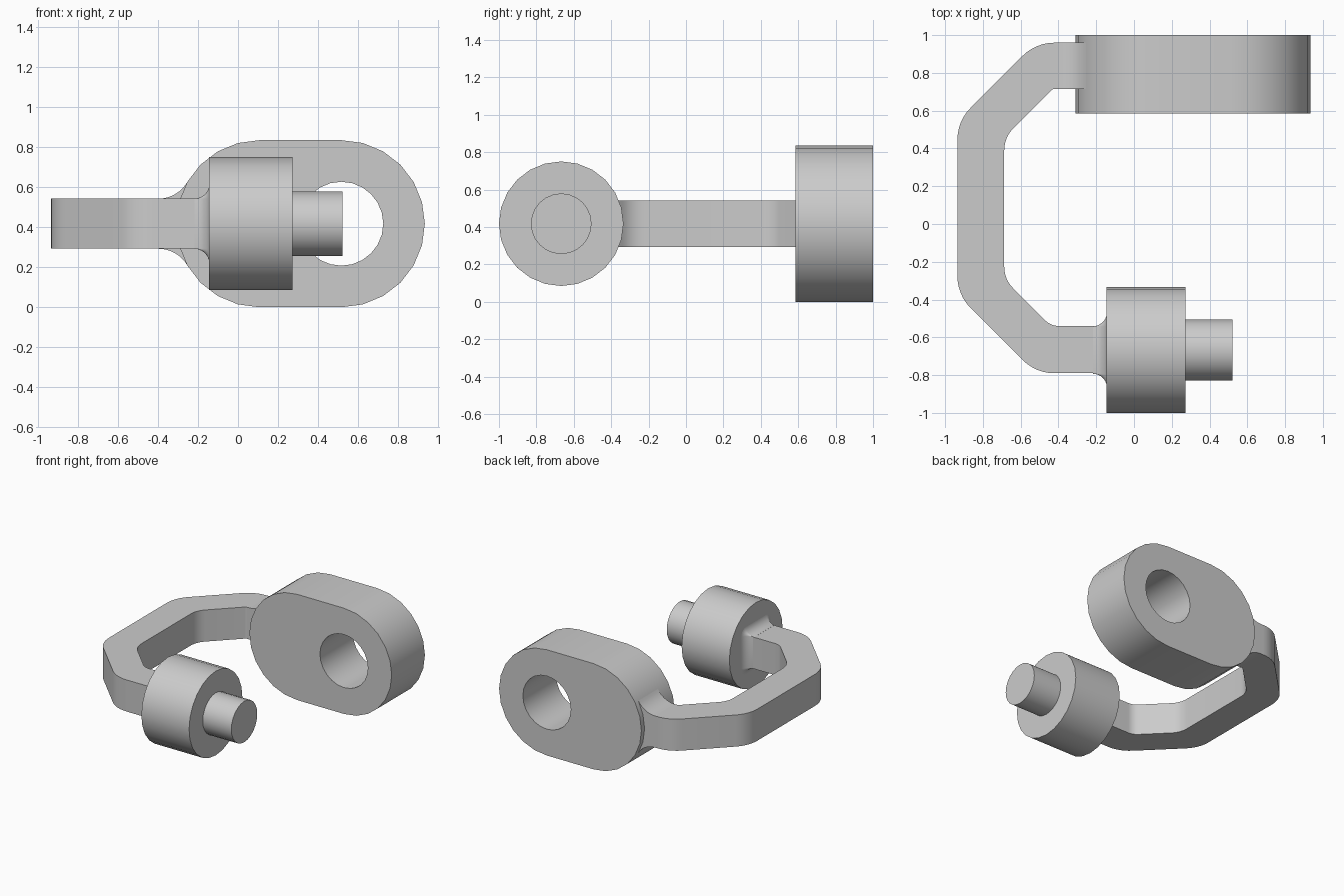
import bpy, bmesh
from math import pi, sin, cos, tan, radians
from mathutils import Matrix, Vector

default = bpy.data.objects.get("Cube")
if default:
    bpy.data.objects.remove(default)

grey = bpy.data.materials.new("Plain grey")
grey.use_nodes = True
grey.diffuse_color = (0.6, 0.6, 0.6, 1)
grey.node_tree.nodes["Principled BSDF"].inputs["Base Color"].default_value = grey.diffuse_color

MID = 0.418            # height of the centre plane
SHAFT_Y = -0.667       # axis of the hub and pin
HALF = 0.125           # half thickness of the arm


def finish(bm, name):
    bmesh.ops.recalc_face_normals(bm, faces=bm.faces)
    mesh = bpy.data.meshes.new(name)
    bm.to_mesh(mesh)
    bm.free()
    mesh.materials.append(grey)
    obj = bpy.data.objects.new(name, mesh)
    bpy.context.collection.objects.link(obj)
    bpy.ops.object.select_all(action='DESELECT')
    obj.select_set(True)
    bpy.context.view_layer.objects.active = obj
    bpy.ops.object.shade_smooth_by_angle(angle=radians(30))
    return obj


def arc(cx, cy, r, start, end, steps):
    angles = [start + (end - start) * i / steps for i in range(steps + 1)]
    return [(cx + r * cos(a), cy + r * sin(a)) for a in angles]


def rounded(corners, steps=6):
    """Outline through (x, y, fillet radius) corners."""
    out = []
    for i, (x, y, r) in enumerate(corners):
        p = Vector((x, y))
        if not r:
            out.append(p)
            continue
        a = (Vector(corners[i - 1][:2]) - p).normalized()
        b = (Vector(corners[(i + 1) % len(corners)][:2]) - p).normalized()
        half = a.angle(b) / 2
        centre = p + (a + b).normalized() * r / sin(half)
        start = p + a * r / tan(half) - centre
        end = p + b * r / tan(half) - centre
        for k in range(steps + 1):
            t = k / steps
            sweep = pi - 2 * half
            spoke = (start * sin((1 - t) * sweep) + end * sin(t * sweep)) / sin(sweep)
            out.append(centre + spoke)
    return out


def prism(name, loops, place, depth):
    """Fill flat outlines (inner loops become holes) and extrude them."""
    bm = bmesh.new()
    for loop in loops:
        verts = [bm.verts.new(place(*p)) for p in loop]
        for v, w in zip(verts, verts[1:] + verts[:1]):
            bm.edges.new((v, w))
    bmesh.ops.triangle_fill(bm, edges=bm.edges[:], use_beauty=True)
    side = bmesh.ops.extrude_face_region(bm, geom=bm.faces[:])
    moved = [g for g in side["geom"] if isinstance(g, bmesh.types.BMVert)]
    bmesh.ops.translate(bm, verts=moved, vec=depth)
    # extrusion can drop the starting cap, so close it again
    rim = [e for e in bm.edges if e.is_boundary]
    if rim:
        bmesh.ops.triangle_fill(bm, edges=rim, use_beauty=True)
    return finish(bm, name)


def cylinder(name, radius, x0, x1):
    bm = bmesh.new()
    place = Matrix.Translation(((x0 + x1) / 2, SHAFT_Y, MID)) @ Matrix.Rotation(pi / 2, 4, 'Y')
    bmesh.ops.create_cone(bm, cap_ends=True, segments=24, radius1=radius,
                          radius2=radius, depth=x1 - x0, matrix=place)
    return finish(bm, name)


# Eyelet: oblong block with a round hole
R = 0.418
left_x, right_x = 0.108, 0.517
oblong = arc(right_x, MID, R, -pi / 2, pi / 2, 12) + arc(left_x, MID, R, pi / 2, 1.5 * pi, 12)
hole = arc(right_x, MID, 0.21, 0, 2 * pi, 24)[:-1]
prism("eyelet", [oblong, hole], lambda x, z: (x, 0.585, z), (0, 0.415, 0))

# Bent arm joining the eyelet to the hub
arm = rounded([(0.0, 0.96, 0), (-0.52, 0.96, 0.24), (-0.935, 0.545, 0.24),
               (-0.935, -0.375, 0.24), (-0.52, -0.79, 0.24), (-0.1, -0.79, 0),
               (-0.1, -0.54, 0), (-0.44, -0.54, 0.1), (-0.687, -0.293, 0.16),
               (-0.687, 0.458, 0.16), (-0.43, 0.715, 0.02), (0.0, 0.715, 0)])
prism("bent_arm", [arm], lambda x, y: (x, y, MID - HALF), (0, 0, 2 * HALF))

# Curved webs above and below the arm where it meets the eyelet
web = arc(-0.40, HALF + 0.17, 0.17, -pi / 2, radians(-30), 8) + [(0, 0.21), (0, HALF)]
for label, sign in (("upper", 1), ("lower", -1)):
    prism(label + "_web", [web], lambda x, h: (x, 0.715, MID + sign * h), (0, 0.245, 0))

# Hub and pin on one axis
cylinder("hub", 0.333, -0.145, 0.272)
cylinder("pin", 0.162, 0.25, 0.522)

# Flared collar blending the arm into the hub
bm = bmesh.new()
rings = []
flare = 0.075
for k in range(7):
    t = k / 6 * pi / 2
    grow, x = flare * (1 - cos(t)) + 0.0005, -0.143 - flare * (1 - sin(t))
    ring = []
    for q, (sy, sz) in enumerate(((1, 1), (-1, 1), (-1, -1), (1, -1))):
        ring += arc(sy * HALF, sz * HALF, grow, q * pi / 2, (q + 1) * pi / 2, 5)
    rings.append([bm.verts.new((x, SHAFT_Y + y, MID + z)) for y, z in ring])
for a, b in zip(rings, rings[1:]):
    for i in range(len(a)):
        j = (i + 1) % len(a)
        bm.faces.new((a[i], a[j], b[j], b[i]))
bm.faces.new(rings[0])
bm.faces.new(rings[-1])
finish(bm, "hub_collar")
